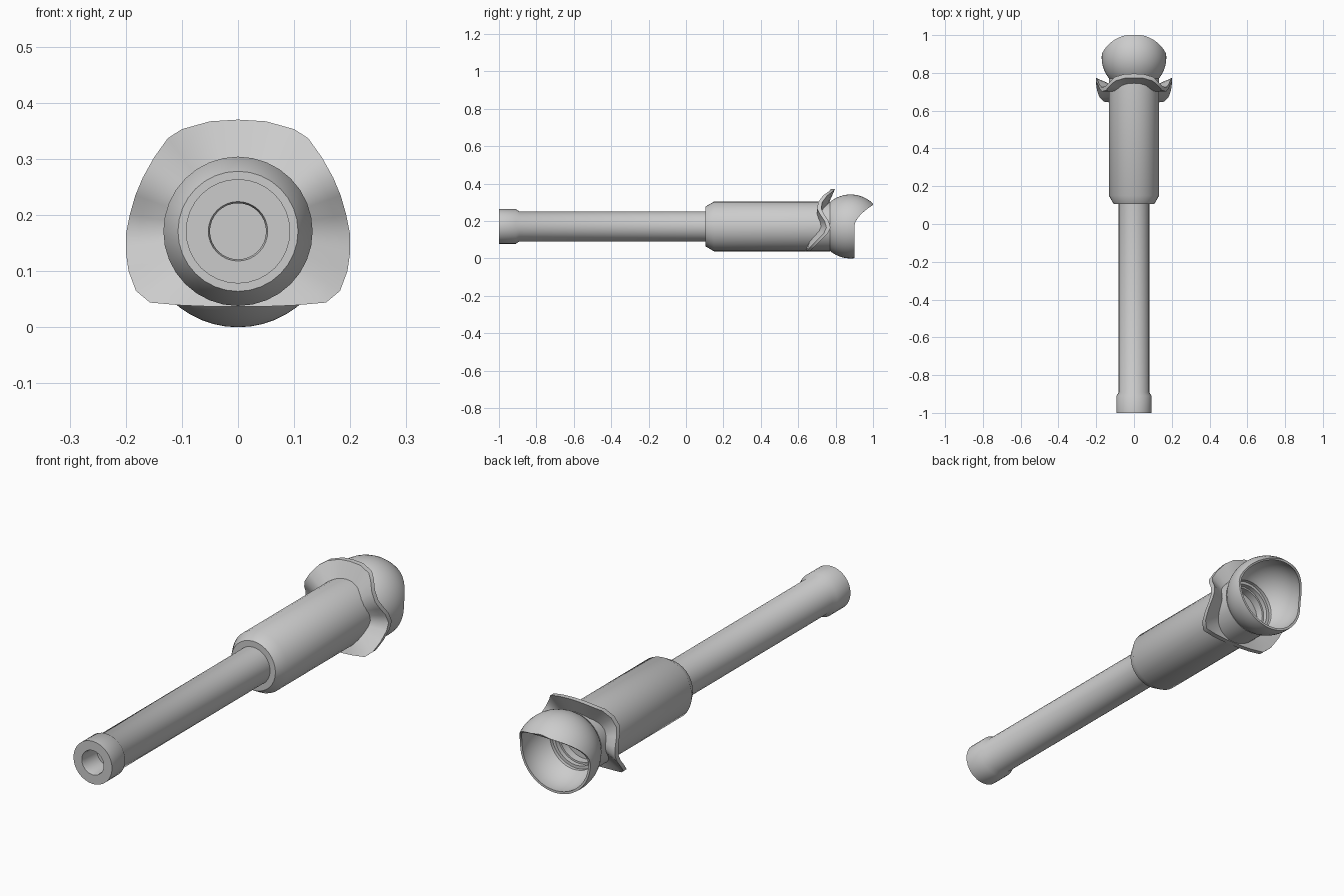
import bpy, bmesh, math

if "Cube" in bpy.data.objects:
    bpy.data.objects.remove(bpy.data.objects["Cube"])

AXIS = 0.171          # height of the long axis
grey = bpy.data.materials.new("mid grey")
grey.diffuse_color = (0.6, 0.6, 0.6, 1)
grey.use_nodes = True
grey.node_tree.nodes["Principled BSDF"].inputs["Base Color"].default_value = grey.diffuse_color


def make_object(name, verts, faces, angle=35):
    mesh = bpy.data.meshes.new(name)
    mesh.from_pydata(verts, [], faces)
    bm = bmesh.new()
    bm.from_mesh(mesh)
    bmesh.ops.remove_doubles(bm, verts=bm.verts, dist=1e-5)
    bmesh.ops.recalc_face_normals(bm, faces=bm.faces)
    bm.to_mesh(mesh)
    bm.free()
    mesh.materials.append(grey)
    ob = bpy.data.objects.new(name, mesh)
    bpy.context.collection.objects.link(ob)
    bpy.ops.object.select_all(action='DESELECT')
    ob.select_set(True)
    bpy.context.view_layer.objects.active = ob
    bpy.ops.object.shade_smooth_by_angle(angle=math.radians(angle))
    return ob


def strips(rows, closed_rows=False):
    """Quads joining equal-length closed loops of vertices."""
    n = len(rows[0])
    verts = [v for row in rows for v in row]
    count = len(rows)
    faces = []
    for j in range(count if closed_rows else count - 1):
        k = (j + 1) % count
        for i in range(n):
            m = (i + 1) % n
            faces.append((j * n + i, j * n + m, k * n + m, k * n + i))
    return verts, faces


def revolve(name, profile, seg=32):
    """Turn (y, radius) points around the long axis."""
    rows = []
    for y, r in profile:
        rows.append([(r * math.sin(2 * math.pi * i / seg), y,
                      AXIS + r * math.cos(2 * math.pi * i / seg)) for i in range(seg)])
    verts, faces = strips(rows)
    # Close both ends with flat discs
    last = (len(rows) - 1) * seg
    faces += [tuple(range(seg)), tuple(range(last, last + seg))]
    return make_object(name, verts, faces)


# Slim tube with a thicker hollow front collar
revolve("front_tube", [(-0.90, 0.05), (-0.99, 0.05), (-1.0, 0.053), (-1.0, 0.093),
                       (-0.91, 0.093), (-0.892, 0.081), (0.12, 0.081)])

# Main body with chamfered front and stepped rear bore
revolve("main_body", [(0.105, 0.07), (0.105, 0.107), (0.15, 0.133), (0.77, 0.133),
                      (0.77, 0.118), (0.755, 0.118), (0.755, 0.105),
                      (0.735, 0.105), (0.735, 0.097), (0.70, 0.097)])


# Spherical eye cup with a scooped lower rim
def rim_limit(h):
    return 0.9 if h <= 0 else min(1.0, 0.9 + 0.1 * (h / 0.115) ** 1.8)


def cup_arc(radius, a, steps=12):
    lo = t0 = math.asin(-0.11 / radius)
    hi = math.asin(0.12 / radius)
    for _ in range(40):
        t = (lo + hi) / 2
        if 0.88 + radius * math.sin(t) < rim_limit(radius * math.cos(t) * math.cos(a)):
            lo = t
        else:
            hi = t
    pts = []
    for s in range(steps + 1):
        t = t0 + (lo - t0) * s / steps
        r = radius * math.cos(t)
        pts.append((r * math.sin(a), 0.88 + radius * math.sin(t), AXIS + r * math.cos(a)))
    return pts


SEG = 48
columns = []
for i in range(SEG):
    a = 2 * math.pi * i / SEG
    columns.append(cup_arc(0.171, a) + cup_arc(0.161, a)[::-1])
verts, faces = strips(columns, closed_rows=True)
make_object("eye_cup", verts, faces, 40)

# Wavy tilted guard plate: right half outline as (x, y, z)
half = [(0.0, 0.785, 0.37), (0.05, 0.783, 0.367), (0.1, 0.768, 0.353),
        (0.125, 0.745, 0.337), (0.15, 0.718, 0.302), (0.17, 0.712, 0.266),
        (0.183, 0.728, 0.235), (0.193, 0.752, 0.20), (0.2, 0.762, 0.165),
        (0.2, 0.748, 0.135), (0.195, 0.715, 0.10), (0.182, 0.68, 0.065),
        (0.157, 0.658, 0.044), (0.1, 0.652, 0.039), (0.05, 0.65, 0.037),
        (0.0, 0.65, 0.037)]
outline = half + [(-x, y, z) for x, y, z in half[-2:0:-1]]


def plate_ring(f, shift):
    ring = []
    for x, y, z in outline:
        dz = z - AXIS
        d = math.hypot(x, dz)
        r = 0.122 + (d - 0.122) * f
        px, pz = x / d * r, AXIS + dz / d * r
        wave = y - (0.632 + 0.4 * z)
        ring.append((px, 0.632 + 0.4 * pz + wave * (0.45 + 0.55 * f) + shift, pz))
    return ring


levels = [0, 0.35, 0.7, 1]
rings = [plate_ring(f, -0.011) for f in levels] + [plate_ring(f, 0.011) for f in levels[::-1]]
verts, faces = strips(rings, closed_rows=True)
make_object("guard_plate", verts, faces, 45)
